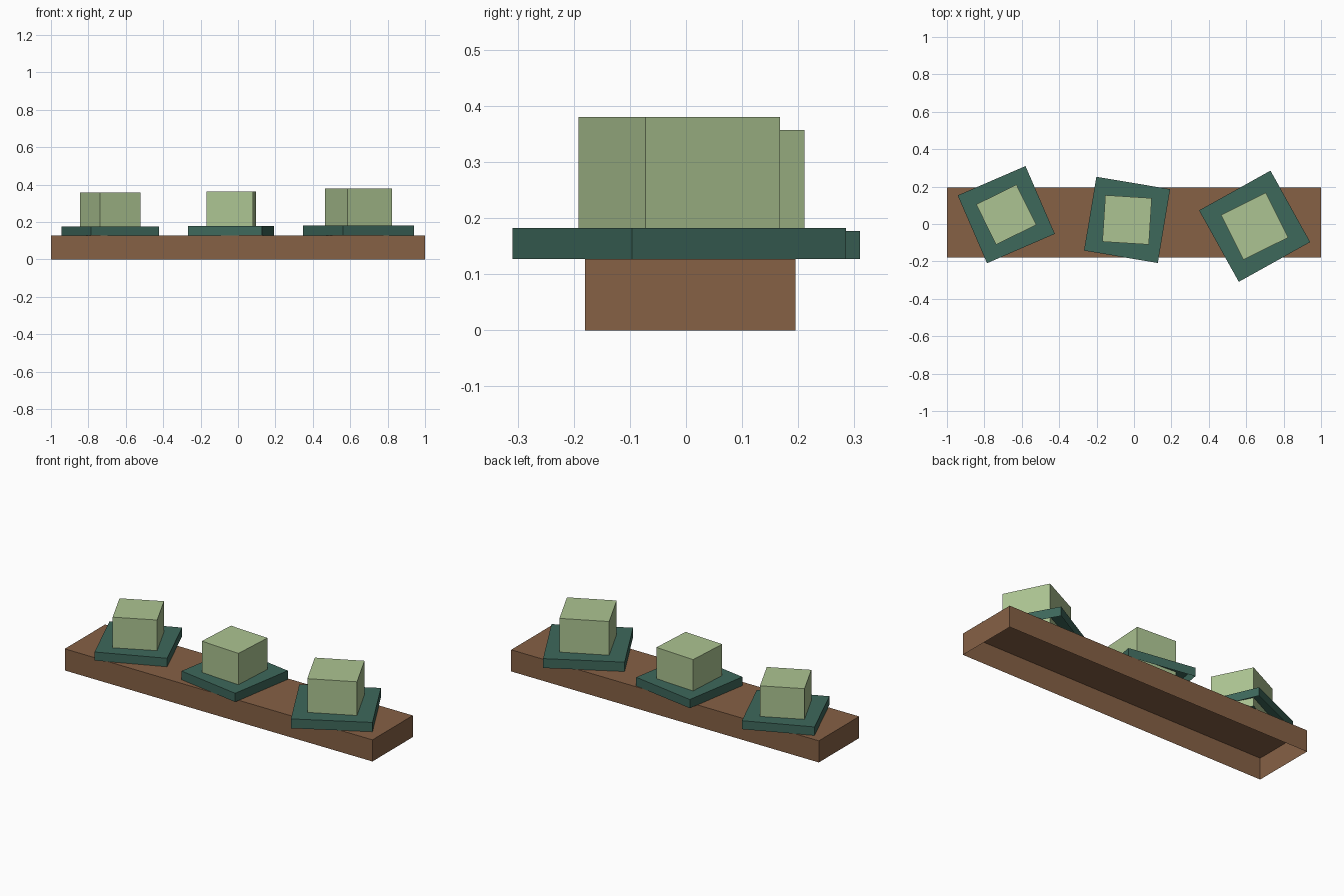
import bpy, bmesh, math

cube = bpy.data.objects.get("Cube")
if cube:
    bpy.data.objects.remove(cube, do_unlink=True)


def make_material(name, rgb):
    mat = bpy.data.materials.new(name)
    mat.use_nodes = True
    mat.diffuse_color = (*rgb, 1)
    mat.node_tree.nodes["Principled BSDF"].inputs["Base Color"].default_value = (*rgb, 1)
    return mat


brown = make_material("brown wood", (0.238, 0.119, 0.06))
dark_green = make_material("dark green", (0.048, 0.138, 0.105))
pale_green = make_material("pale green", (0.413, 0.552, 0.287))


def open_box(name, centre, size, bottom, top, angle, mat):
    """Box without a bottom face, turned about z."""
    bm = bmesh.new()
    bmesh.ops.create_cube(bm, size=1)
    under = [f for f in bm.faces if f.normal.z < -0.5]
    bmesh.ops.delete(bm, geom=under, context='FACES')
    bmesh.ops.scale(bm, vec=(size[0], size[1], top - bottom), verts=bm.verts)
    mesh = bpy.data.meshes.new(name)
    bm.to_mesh(mesh)
    bm.free()
    mesh.materials.append(mat)
    obj = bpy.data.objects.new(name, mesh)
    obj.location = (centre[0], centre[1], (bottom + top) / 2)
    obj.rotation_euler.z = math.radians(angle)
    bpy.context.collection.objects.link(obj)
    return obj


# Long plank
DECK = 0.127
open_box("plank", (0, 0.0075), (2, 0.375), 0, DECK, 0, brown)

# Three blocks on trays: centre, tray (side, top, angle), block (side, top, angle)
stacks = {
    "right": ((-0.683, 0.05), (0.395, 0.177, 23.4), (0.24, 0.357, 26.3)),
    "middle": ((-0.037, 0.022), (0.4, 0.178, -9.5), (0.249, 0.362, -3.6)),
    "left": ((0.645, -0.012), (0.437, 0.182, 29.1), (0.268, 0.38, 26.4)),
}
for side, (centre, tray, block) in stacks.items():
    for part, (width, top, angle), mat in (("tray", tray, dark_green),
                                           ("block", block, pale_green)):
        open_box(f"{side}_{part}", centre, (width, width), DECK, top, angle, mat)
